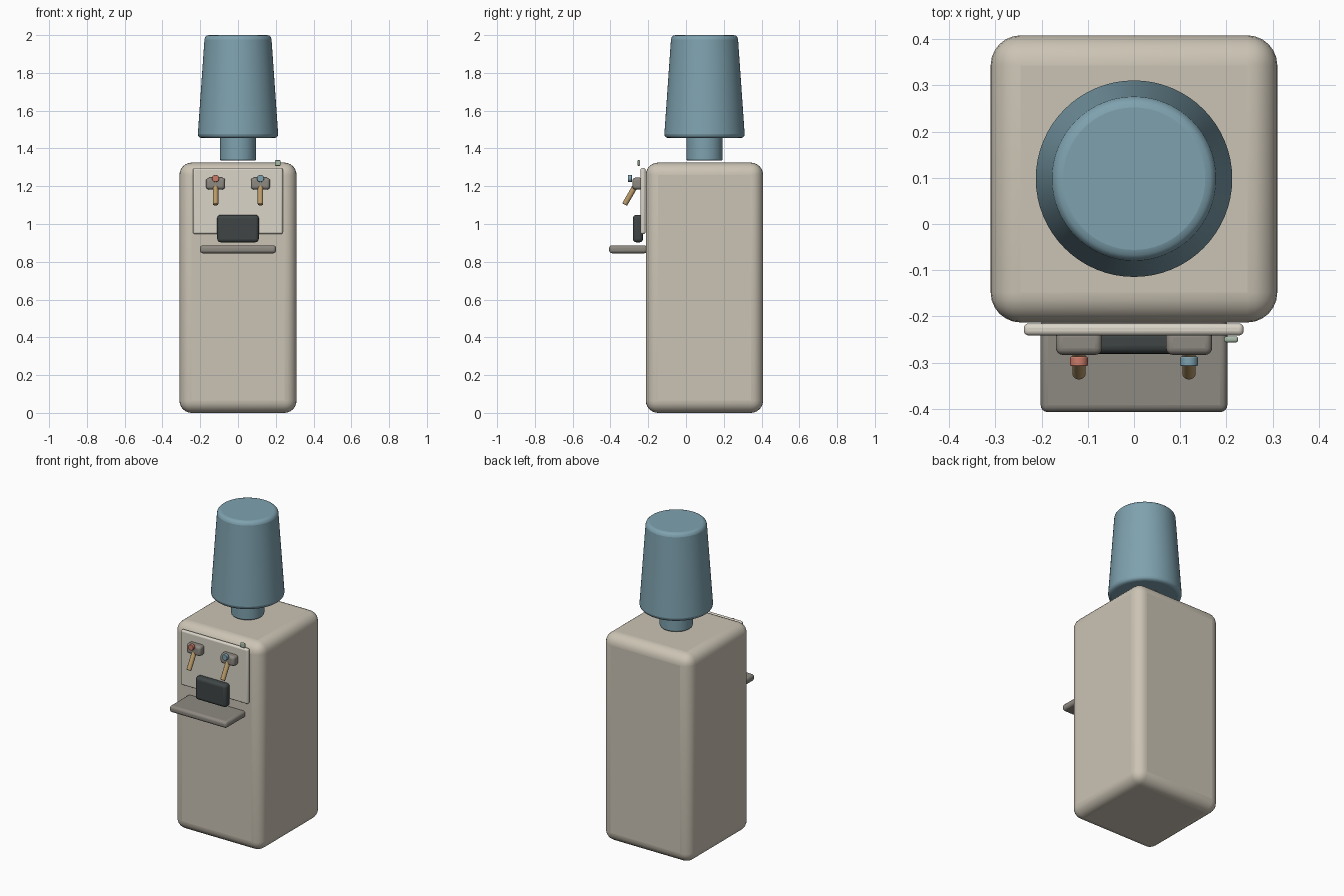
import bpy
from math import radians

if "Cube" in bpy.data.objects:
    bpy.data.objects.remove(bpy.data.objects["Cube"])


def material(name, rgb):
    m = bpy.data.materials.new(name)
    m.diffuse_color = (*rgb, 1)
    m.use_nodes = True
    m.node_tree.nodes["Principled BSDF"].inputs["Base Color"].default_value = m.diffuse_color
    return m


CREAM = material("warm_cream", (0.60, 0.55, 0.46))
PANEL = material("pale_panel", (0.70, 0.66, 0.58))
BLUE = material("bottle_blue", (0.21, 0.36, 0.43))
GREY = material("warm_grey", (0.27, 0.25, 0.22))
DARK = material("dark_recess", (0.05, 0.06, 0.06))
BRASS = material("brass", (0.48, 0.32, 0.14))
RED = material("hot_red", (0.60, 0.20, 0.14))
GREEN = material("lamp_green", (0.40, 0.50, 0.40))


def finish(name, mat, bevel, segments):
    ob = bpy.context.object
    ob.name = name
    ob.data.materials.append(mat)
    mod = ob.modifiers.new("rounded", "BEVEL")
    mod.width = bevel
    mod.segments = segments
    mod.limit_method = "ANGLE"
    mod.angle_limit = radians(40)
    bpy.ops.object.shade_smooth_by_angle(angle=radians(40))
    return ob


def box(name, mat, x, y, z, bevel, segments=4):
    """Rounded box from (min, max) ranges."""
    spans = (x, y, z)
    bpy.ops.mesh.primitive_cube_add(size=1, location=[(a + b) / 2 for a, b in spans])
    bpy.context.object.scale = [b - a for a, b in spans]
    bpy.ops.object.transform_apply(location=False, rotation=False, scale=True)
    return finish(name, mat, bevel, segments)


def rod(name, mat, r1, r2, length, loc, tilt=0, bevel=0.004, sides=24):
    """Rounded cylinder or cone, tilted about x."""
    bpy.ops.mesh.primitive_cone_add(vertices=sides, radius1=r1, radius2=r2, depth=length,
                                    location=loc, rotation=(radians(tilt), 0, 0))
    return finish(name, mat, bevel, 3)


# Cabinet
box("cabinet", CREAM, (-0.31, 0.31), (-0.213, 0.408), (0, 1.325), 0.065, 6)

# Bottle and its neck
rod("bottle_neck", BLUE, 0.096, 0.096, 0.13, (0, 0.098, 1.40), bevel=0.01, sides=64)
rod("bottle", BLUE, 0.214, 0.176, 0.545, (0, 0.098, 1.7275), bevel=0.022, sides=64)

# Front panel, recess block, drip tray and indicator lamp
box("front_panel", PANEL, (-0.238, 0.237), (-0.241, -0.215), (0.947, 1.297), 0.01)
box("cup_recess", DARK, (-0.11, 0.11), (-0.281, -0.228), (0.903, 1.048), 0.018)
box("drip_tray", GREY, (-0.202, 0.202), (-0.407, -0.205), (0.845, 0.887), 0.016)
box("indicator_lamp", GREEN, (0.195, 0.225), (-0.256, -0.243), (1.308, 1.338), 0.005)

# Hot and cold taps
for side, label, colour in ((-1, "hot", RED), (1, "cold", BLUE)):
    x = side * 0.119
    box(label + "_tap_body", GREY, (x - 0.05, x + 0.05), (-0.283, -0.23), (1.183, 1.245), 0.015)
    rod(label + "_tap_lever", BRASS, 0.0145, 0.0145, 0.12, (x, -0.295, 1.155), tilt=-30)
    rod(label + "_tap_button", colour, 0.019, 0.019, 0.021, (x, -0.297, 1.241), tilt=90, bevel=0.003)
